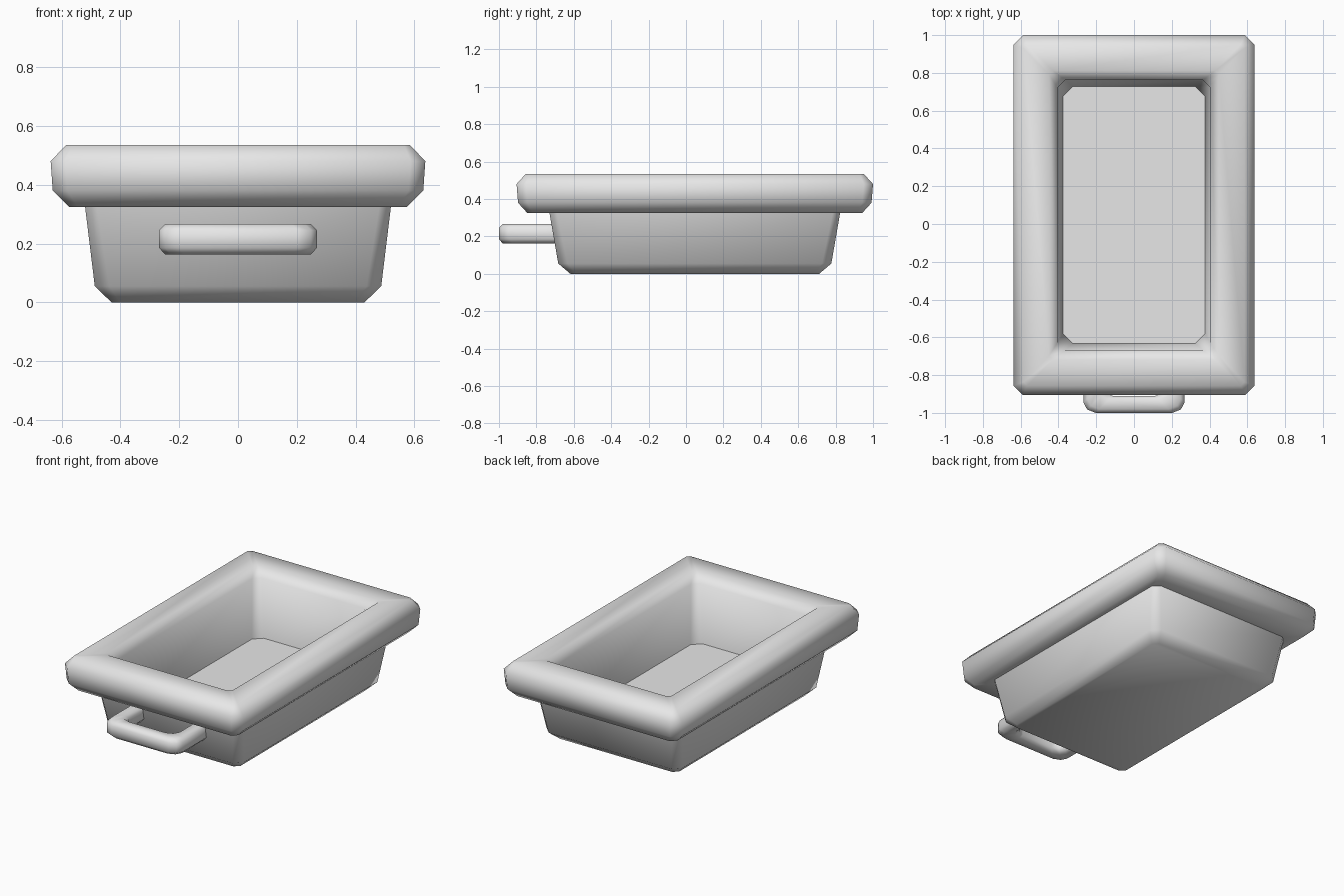
import bpy, bmesh
from math import radians

old = bpy.data.objects.get("Cube")
if old:
    bpy.data.objects.remove(old, do_unlink=True)

grey = bpy.data.materials.new("plain_grey")
grey.use_nodes = True
colour = (0.8, 0.8, 0.8, 1)
grey.diffuse_color = colour
grey.node_tree.nodes["Principled BSDF"].inputs["Base Color"].default_value = colour


def chamfered_rect(hx, hy, c, z, cy):
    """Rectangle outline with cut corners, anticlockwise from the front."""
    corners = [(-hx + c, -hy), (hx - c, -hy), (hx, -hy + c), (hx, hy - c),
               (hx - c, hy), (-hx + c, hy), (-hx, hy - c), (-hx, -hy + c)]
    return [(x, y + cy, z) for x, y in corners]


def loft(name, outlines, loop_outlines, loop_points):
    """Skin a row of outlines; cap whichever direction is left open."""
    bm = bmesh.new()
    rows = [[bm.verts.new(p) for p in line] for line in outlines]
    count, size = len(rows), len(rows[0])
    for i in range(count if loop_outlines else count - 1):
        a, b = rows[i], rows[(i + 1) % count]
        for j in range(size if loop_points else size - 1):
            k = (j + 1) % size
            bm.faces.new((a[j], a[k], b[k], b[j]))
    if loop_outlines:
        caps = ([r[0] for r in rows], [r[-1] for r in rows])
    else:
        caps = (rows[0], rows[-1])
    for cap in caps:
        bm.faces.new(cap)
    bmesh.ops.recalc_face_normals(bm, faces=bm.faces)
    mesh = bpy.data.meshes.new(name)
    bm.to_mesh(mesh)
    bm.free()
    obj = bpy.data.objects.new(name, mesh)
    bpy.context.collection.objects.link(obj)
    mesh.materials.append(grey)
    bpy.ops.object.select_all(action="DESELECT")
    obj.select_set(True)
    bpy.context.view_layer.objects.active = obj
    bpy.ops.object.shade_smooth_by_angle(angle=radians(60))
    return obj


# Basin: underside, outer wall, rolled rim, inner wall, floor
# each row: half width, half length, corner cut, height
profile = [
    (0.43, 0.665, 0.03, 0.0),
    (0.487, 0.73, 0.05, 0.055),
    (0.52, 0.777, 0.04, 0.325),
    (0.575, 0.895, 0.03, 0.325),
    (0.63, 0.945, 0.05, 0.38),
    (0.637, 0.953, 0.05, 0.48),
    (0.585, 0.903, 0.02, 0.535),
    (0.45, 0.765, 0.02, 0.535),
    (0.405, 0.715, 0.04, 0.485),
    (0.375, 0.68, 0.05, 0.12),
]
loft("basin", [chamfered_rect(hx, hy, c, z, 0.047) for hx, hy, c, z in profile],
     False, True)

# Handle: rounded bar bent into a U, its ends sunk in the front wall
section = [(0, 0.185), (0, 0.245), (0.02, 0.266), (0.07, 0.266),
           (0.09, 0.245), (0.09, 0.185), (0.07, 0.163), (0.02, 0.163)]


def u_path(inset, z):
    hx, front, back = 0.268 - inset, -1 + inset, -0.67
    half = [(hx, back), (hx, front + 0.055), (hx - 0.02, front + 0.018),
            (hx - 0.065, front)]
    return [(x, y, z) for x, y in half] + [(-x, y, z) for x, y in reversed(half)]


loft("front_handle", [u_path(d, z) for d, z in section], True, False)
